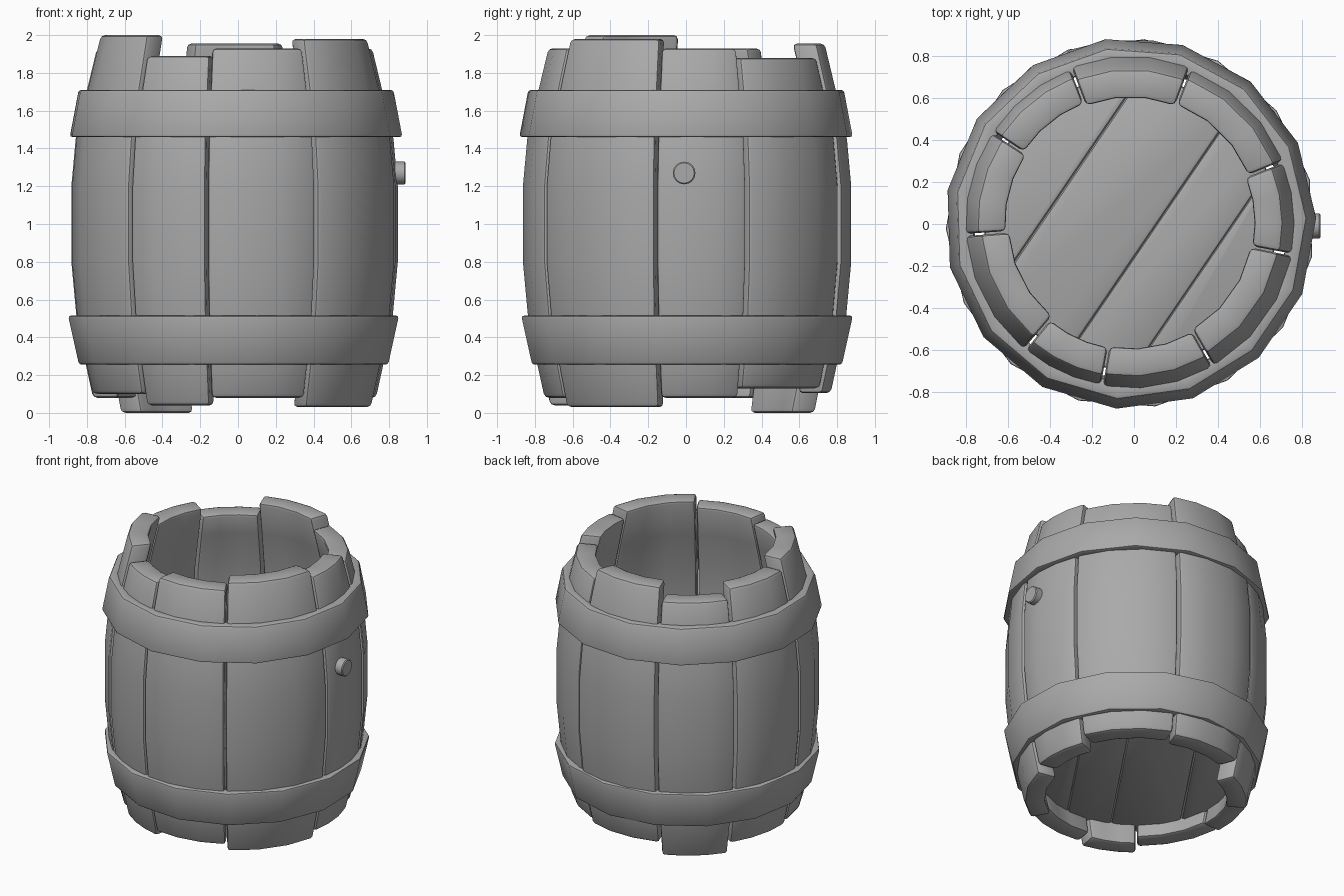
import bpy, bmesh, math
from mathutils import Vector

if "Cube" in bpy.data.objects:
    bpy.data.objects.remove(bpy.data.objects["Cube"], do_unlink=True)

CENTRE = Vector((-0.017, 0.003, 0))

grey = bpy.data.materials.new("plain grey")
grey.use_nodes = True
grey.diffuse_color = (0.4, 0.4, 0.4, 1)
grey.node_tree.nodes["Principled BSDF"].inputs["Base Color"].default_value = (0.4, 0.4, 0.4, 1)


def finish(name, bm, bevel, segments=2, smooth=35):
    """Turn a bmesh into a bevelled, smooth-shaded object."""
    bmesh.ops.recalc_face_normals(bm, faces=bm.faces)
    mesh = bpy.data.meshes.new(name)
    bm.to_mesh(mesh)
    bm.free()
    mesh.materials.append(grey)
    obj = bpy.data.objects.new(name, mesh)
    bpy.context.collection.objects.link(obj)
    mod = obj.modifiers.new("soft edges", "BEVEL")
    mod.width, mod.segments = bevel, segments
    mod.limit_method, mod.angle_limit = "ANGLE", math.radians(40)
    bpy.ops.object.select_all(action="DESELECT")
    obj.select_set(True)
    bpy.context.view_layer.objects.active = obj
    bpy.ops.object.modifier_apply(modifier=mod.name)
    bpy.ops.object.shade_smooth_by_angle(angle=math.radians(smooth))
    return obj


def polar(radius, angle, z):
    return CENTRE + Vector((radius * math.cos(angle), radius * math.sin(angle), z))


# Bulging barrel outline: (height, outer radius)
OUTLINE = [(0, 0.735), (0.25, 0.79), (0.5, 0.84), (0.8, 0.868),
           (1.2, 0.868), (1.45, 0.845), (1.71, 0.785), (2, 0.715)]


def outline_radius(z):
    for (z0, r0), (z1, r1) in zip(OUTLINE, OUTLINE[1:]):
        if z <= z1:
            return r0 + (r1 - r0) * (z - z0) / (z1 - z0)
    return OUTLINE[-1][1]


def stave(name, start, end, bottom, top, push):
    """Curved plank between two angles, closed on all sides."""
    bm = bmesh.new()
    heights = [bottom] + [z for z, r in OUTLINE[1:-1]] + [top]
    gap, steps, thickness = 0.4, 3, 0.14
    a0, a1 = math.radians(start + gap), math.radians(end - gap)
    angles = [a0 + (a1 - a0) * i / steps for i in range(steps + 1)]
    rings = []
    for z in heights:
        r = outline_radius(z) + push
        loop = [polar(r, a, z) for a in angles]
        loop += [polar(r - thickness, a, z) for a in reversed(angles)]
        rings.append([bm.verts.new(p) for p in loop])
    n = len(rings[0])
    for low, high in zip(rings, rings[1:]):
        for i in range(n):
            j = (i + 1) % n
            bm.faces.new((low[i], low[j], high[j], high[i]))
    for ring in (rings[0], rings[-1]):
        for i in range(steps):
            bm.faces.new((ring[i], ring[i + 1], ring[n - 2 - i], ring[n - 1 - i]))
    return finish(name, bm, 0.022)


# Staves: (start angle, bottom, top, outward push), each ends where the next starts
STAVES = [(-60, 0.03, 1.98, 0), (-11, 0.08, 1.93, -0.005), (22, 0.13, 1.88, 0),
          (69, 0.105, 1.955, 0.01), (111, 0, 1.86, 0), (146.5, 0.08, 1.93, 0),
          (184, 0.1, 2, 0), (230, 0.04, 1.89, -0.005), (260, 0.08, 1.93, 0)]
for i, (start, bottom, top, push) in enumerate(STAVES):
    end = STAVES[i + 1][0] if i + 1 < len(STAVES) else STAVES[0][0] + 360
    stave(f"stave_{i + 1}", start, end, bottom, top, push)


def hoop(name, z_low, r_low, z_high, r_high, turn):
    """Tapered faceted ring."""
    bm = bmesh.new()
    sides, thickness = 15, 0.08
    section = [(r_low, z_low), (r_high, z_high),
               (r_high - thickness, z_high), (r_low - thickness, z_low)]
    loops = [[bm.verts.new(polar(r, math.radians(turn) + math.tau * k / sides, z))
              for r, z in section] for k in range(sides)]
    for k in range(sides):
        a, b = loops[k], loops[(k + 1) % sides]
        for i in range(4):
            j = (i + 1) % 4
            bm.faces.new((a[i], b[i], b[j], a[j]))
    return finish(name, bm, 0.015)


hoop("upper_hoop", 1.46, 0.888, 1.71, 0.84, 97.7)
hoop("lower_hoop", 0.255, 0.825, 0.515, 0.883, 109.7)

# Floor planks: strips of a disc, cut across the grain direction
normal = Vector((0.826, -0.563, 0))
cuts = [-0.8, -0.37, 0.09, 0.39, 0.8]
for i, (near, far) in enumerate(zip(cuts, cuts[1:])):
    bm = bmesh.new()
    bmesh.ops.create_cone(bm, cap_ends=True, segments=30, radius1=0.7, radius2=0.7, depth=0.08)
    bmesh.ops.translate(bm, verts=bm.verts, vec=CENTRE + Vector((0, 0, 0.24)))
    for offset, direction in ((near, -normal), (far, normal)):
        bmesh.ops.bisect_plane(bm, geom=bm.verts[:] + bm.edges[:] + bm.faces[:],
                               plane_co=normal * offset, plane_no=direction, clear_outer=True)
        open_edges = [e for e in bm.edges if e.is_boundary]
        if open_edges:
            bmesh.ops.holes_fill(bm, edges=open_edges)
    finish(f"floor_plank_{i + 1}", bm, 0.02)

# Round peg on the left side
bm = bmesh.new()
bmesh.ops.create_cone(bm, cap_ends=True, segments=16, radius1=0.06, radius2=0.06, depth=0.12)
peg = finish("side_peg", bm, 0.006, 1)
peg.rotation_euler = (0, math.pi / 2, 0)
peg.location = (0.828, -0.01, 1.27)
